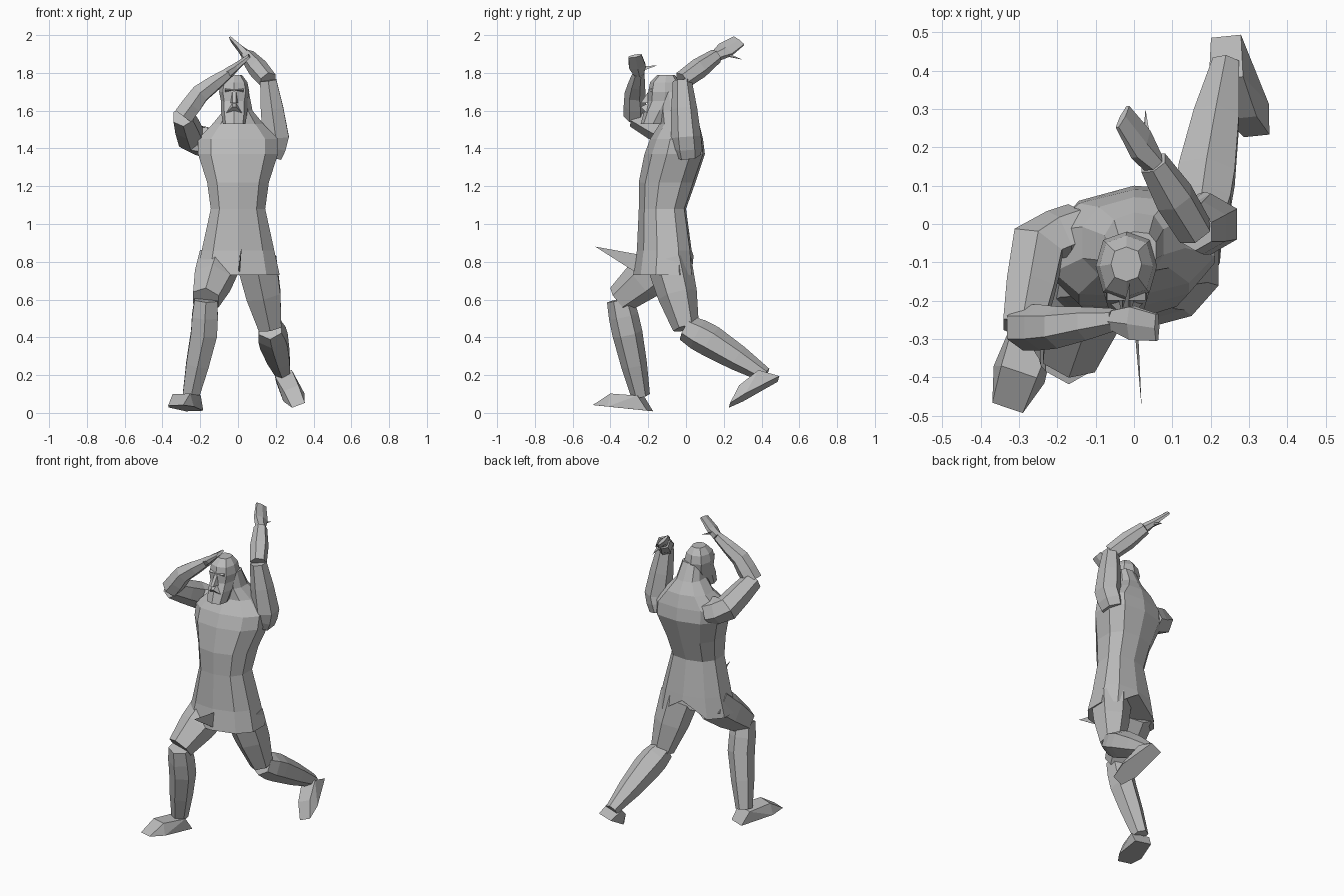
import bpy, bmesh, math
from mathutils import Vector

if "Cube" in bpy.data.objects:
    bpy.data.objects.remove(bpy.data.objects["Cube"])

grey = bpy.data.materials.new("plain grey")
grey.use_nodes = True
grey.diffuse_color = (0.5, 0.5, 0.5, 1)
grey.node_tree.nodes["Principled BSDF"].inputs["Base Color"].default_value = grey.diffuse_color


def finish(name, bm):
    bmesh.ops.recalc_face_normals(bm, faces=bm.faces)
    mesh = bpy.data.meshes.new(name)
    bm.to_mesh(mesh)
    bm.free()
    mesh.materials.append(grey)
    part = bpy.data.objects.new(name, mesh)
    bpy.context.collection.objects.link(part)
    return part


def loft(name, rings):
    """Skin equal-length point rings and cap both ends."""
    bm = bmesh.new()
    loops = [[bm.verts.new(point) for point in ring] for ring in rings]
    for low, high in zip(loops, loops[1:]):
        for i in range(len(low)):
            bm.faces.new((low[i - 1], low[i], high[i], high[i - 1]))
    bm.faces.new(loops[0])
    bm.faces.new(loops[-1])
    return finish(name, bm)


def hull(name, points):
    """Convex faceted piece around a few points."""
    bm = bmesh.new()
    for point in points:
        bm.verts.new(point)
    bmesh.ops.convex_hull(bm, input=bm.verts)
    return finish(name, bm)


def circle(sides):
    """Cosine and sine pairs, the first one at the front."""
    angles = [2 * math.pi * k / sides - math.pi / 2 for k in range(sides)]
    return [(math.cos(angle), math.sin(angle)) for angle in angles]


def boxy(value, power=0.8):
    return math.copysign(abs(value) ** power, value)


def stack(name, middle, sides, twist, levels):
    """Boxy level rings from height, half width, front and back."""
    rings = []
    for z, half, front, back in levels:
        ring = []
        for c, s in circle(sides):
            x = half * boxy(c)
            y = (front + back) / 2 + boxy(s) * (back - front) / 2
            ring.append((middle + x, y + twist * x, z))
        rings.append(ring)
    return loft(name, rings)


def limb(name, joints, start, end, bulge, sides=6):
    """Tapered tube through the joints, swelling in the middle."""
    joints = [Vector(joint) for joint in joints]
    centres = joints[:1]
    for joint in joints[1:]:
        centres += [(centres[-1] + joint) / 2, joint]
    last = len(centres) - 1
    rings = []
    for i, centre in enumerate(centres):
        along = centres[min(i + 1, last)] - centres[max(i - 1, 0)]
        across = along.orthogonal().normalized() if abs(along.x) > along.length * 0.9 \
            else (Vector((1, 0, 0)) - along * along.x / along.length_squared).normalized()
        depth = along.normalized().cross(across)
        t = i / last
        radius = start + (end - start) * t + bulge * math.sin(math.pi * t)
        rings.append([centre + radius * (across * c + depth * s) for c, s in circle(sides)])
    return loft(name, rings)


def foot(name, ankle, heel, toe, width):
    """Wedge from heel to toe, broad at the ball, rising to the ankle."""
    ankle, heel, toe = Vector(ankle), Vector(heel), Vector(toe)
    along = toe - heel
    side = along.cross(ankle - heel).normalized() * width
    top = side.cross(along).normalized() * width
    if top.dot(ankle - heel) < 0:
        top = -top
    ball = heel + along * 0.7
    points = []
    for s in (side, -side):
        points += [ankle + s * 0.8, heel + s * 0.7, ball + s, ball + s * 0.7 + top, toe + s * 0.6]
    return hull(name, points)


def hand(name, wrist, tip, side, thumb_tip):
    """Flat mitten, widest at the knuckles, with a separate thumb."""
    wrist, tip, side = Vector(wrist), Vector(tip), Vector(side)
    palm = (tip - wrist).cross(side).normalized()
    rings = []
    for t, width, thick in ((0, 0.6, 0.03), (0.4, 1, 0.02), (1, 0.8, 0.01)):
        centre = wrist.lerp(tip, t)
        rings.append([centre + side * width * c + palm * thick * s for c, s in circle(6)])
    loft(name, rings)
    root = wrist.lerp(tip, 0.2)
    hull(name + "_thumb", [root + side * 0.4, root - side * 0.4, root + palm * 0.02,
                           root - palm * 0.02, thumb_tip])


# Tunic and torso, flaring at the hem and tapering into the neck
tunic = stack("tunic_torso", 0, 10, 0.1, [
    (0.73, 0.23, -0.28, 0.04),
    (0.86, 0.2, -0.26, 0.03),
    (1.08, 0.15, -0.25, 0),
    (1.22, 0.17, -0.25, 0.05),
    (1.37, 0.22, -0.22, 0.1),
    (1.45, 0.22, -0.19, 0.09),
    (1.53, 0.14, -0.14, 0.07),
    (1.6, 0.08, -0.14, 0.03),
    (1.7, 0.06, -0.13, -0.02)])
# Raised slit at the back of the hem
back_hem = max(tunic.data.vertices[:10], key=lambda vertex: vertex.co.y - abs(vertex.co.x))
back_hem.co.z += 0.1

# Thin flap at the front of the tunic
hull("tunic_flap", [(0, -0.26, 0.74), (0.01, -0.26, 0.74), (0.01, -0.26, 0.84),
                    (0.02, -0.48, 0.88)])

# Head, with the beard as its square lower end
FACE = -0.02
stack("head", FACE, 8, 0, [
    (1.53, 0.06, -0.24, -0.11),
    (1.6, 0.07, -0.22, -0.06),
    (1.65, 0.07, -0.2, -0.03),
    (1.7, 0.08, -0.2, -0.02),
    (1.75, 0.07, -0.19, -0.03),
    (1.79, 0.04, -0.15, -0.06)])


def face_piece(name, points):
    """Hull mirrored across the middle of the face."""
    hull(name, [(FACE + side * x, y, z) for x, y, z in points for side in (-1, 1)])


face_piece("nose", [(0.01, -0.2, 1.7), (0.02, -0.2, 1.64), (0.01, -0.24, 1.64)])
face_piece("brow", [(0.05, -0.17, 1.72), (0.05, -0.2, 1.71), (0.05, -0.17, 1.69)])
face_piece("moustache", [(0.05, -0.2, 1.58), (0.01, -0.24, 1.62), (0.01, -0.2, 1.64)])

# Right leg stepping forward
right_hip, right_knee, right_ankle = (-0.1, -0.11, 0.8), (-0.17, -0.35, 0.6), (-0.25, -0.24, 0.09)
right_calf = (-0.18, -0.31, 0.42)
limb("right_thigh", [right_hip, right_knee], 0.12, 0.08, 0.01)
limb("right_shin", [right_knee, right_calf, right_ankle], 0.07, 0.05, 0.02)
foot("right_foot", right_ankle, (-0.23, -0.19, 0.01), (-0.33, -0.48, 0.04), 0.07)

# Left leg trailing with the heel lifted
left_hip, left_knee, left_ankle = (0.1, -0.09, 0.8), (0.17, 0, 0.45), (0.24, 0.42, 0.2)
left_calf = (0.19, 0.13, 0.38)
limb("left_thigh", [left_hip, left_knee], 0.12, 0.07, 0.01)
limb("left_shin", [left_knee, left_calf, left_ankle], 0.07, 0.04, 0.03)
foot("left_foot", (0.24, 0.38, 0.21), (0.24, 0.49, 0.18), (0.32, 0.23, 0.04), 0.06)

# Right arm bent across in front of the brow
right_shoulder, right_elbow, right_wrist = (-0.25, -0.06, 1.46), (-0.29, -0.27, 1.57), (-0.05, -0.25, 1.8)
limb("right_upper_arm", [(-0.14, -0.02, 1.42), right_shoulder, right_elbow], 0.08, 0.06, 0.01)
limb("right_forearm", [right_elbow, (-0.2, -0.27, 1.69), right_wrist], 0.06, 0.03, 0.01)
hand("right_hand", right_wrist, (0.06, -0.27, 1.89), (0, 0.05, 0.01), (-0.01, -0.15, 1.84))

# Left arm raised and swept behind the head
left_shoulder, left_elbow, left_wrist = (0.2, 0, 1.46), (0.16, -0.02, 1.76), (0.05, 0.16, 1.89)
limb("left_upper_arm", [(0.17, 0.01, 1.36), left_shoulder, left_elbow], 0.07, 0.05, 0.02)
limb("left_forearm", [left_elbow, left_wrist], 0.05, 0.04, 0.01)
hand("left_hand", left_wrist, (-0.03, 0.28, 1.97), (0.02, 0.04, -0.03), (0.03, 0.3, 1.87))
